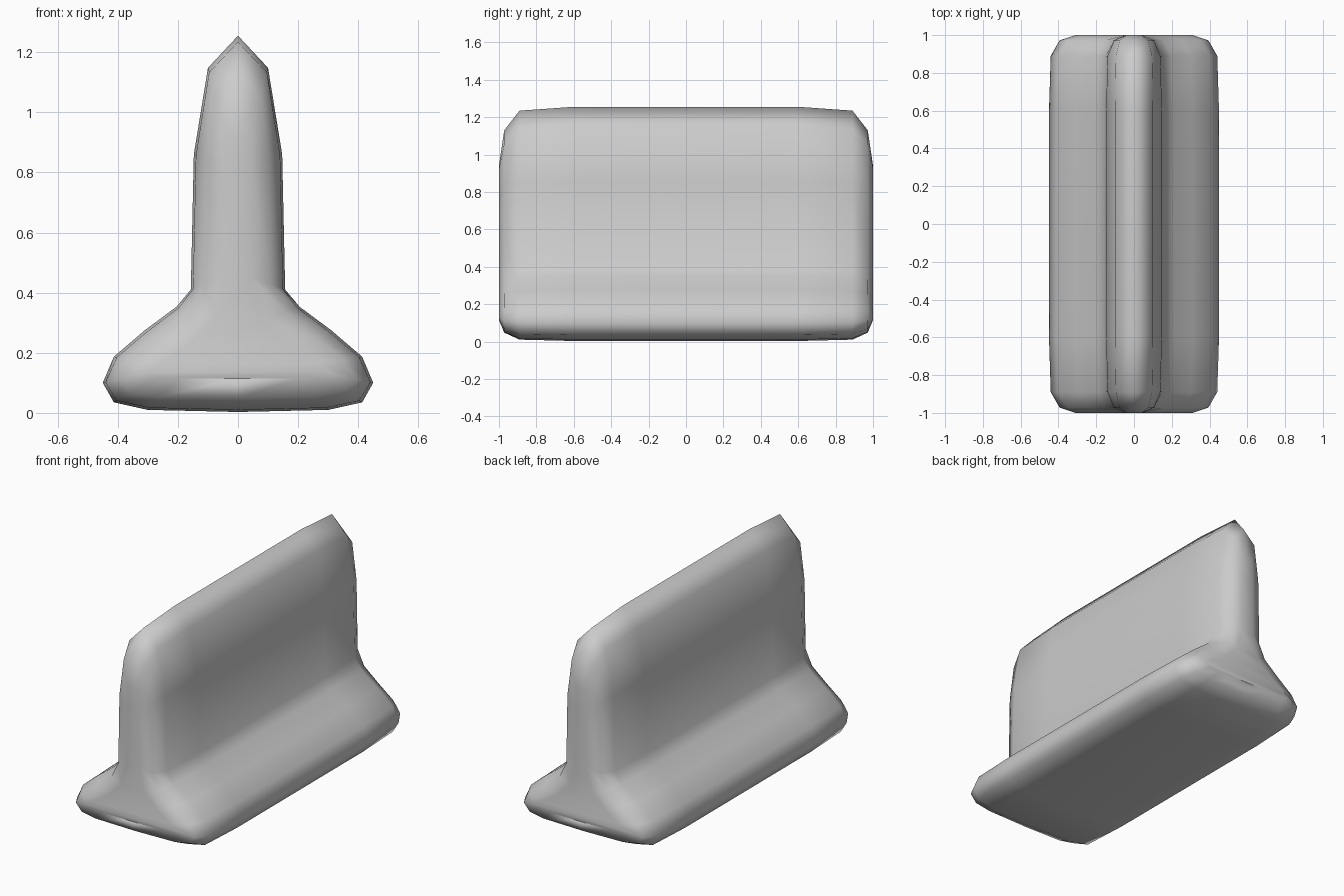
import bpy, bmesh

if "Cube" in bpy.data.objects:
    bpy.data.objects.remove(bpy.data.objects["Cube"])

# Half cross-section of the barrier, top ridge down to the underside
OUTER = [(0, 1.255), (.1, 1.148), (.147, .86), (.157, .41), (.205, .353), (.31, .275),
         (.413, .187), (.45, .1), (.413, .035), (.3, .01), (0, .003)]
# Matching flat centre of each end face
INNER = [(0, .94), (.04, .92), (.042, .80), (.045, .45), (.08, .31), (.16, .23),
         (.26, .165), (.31, .135), (.27, .12), (.2, .115), (0, .115)]
# Stations along the length: (y, amount pulled in towards the end face)
HALF = [(.6, 0), (.89, .065), (.972, .4), (1.0, 1)]
STATIONS = [(-y, t) for y, t in reversed(HALF)] + HALF


def section(t):
    half = [(a + (c - a) * t, b + (d - b) * t) for (a, b), (c, d) in zip(OUTER, INNER)]
    return half + [(-x, z) for x, z in half[-2:0:-1]]


# Loft the sections into one rounded body
bm = bmesh.new()
rings = [[bm.verts.new((x, y, z)) for x, z in section(t)] for y, t in STATIONS]
n = len(rings[0])
for a, b in zip(rings, rings[1:]):
    for i in range(n):
        j = (i + 1) % n
        bm.faces.new((a[i], a[j], b[j], b[i]))

# Close both ends with rows of quads across the section
for r in (rings[0], rings[-1]):
    for i in range(n // 2):
        row = [r[i], r[i + 1], r[-i - 1], r[-i % n]]
        bm.faces.new(list(dict.fromkeys(row)))

bmesh.ops.recalc_face_normals(bm, faces=bm.faces[:])
for f in bm.faces:
    f.smooth = True
mesh = bpy.data.meshes.new("road_barrier")
bm.to_mesh(mesh)
bm.free()
barrier = bpy.data.objects.new("road_barrier", mesh)
bpy.context.collection.objects.link(barrier)
